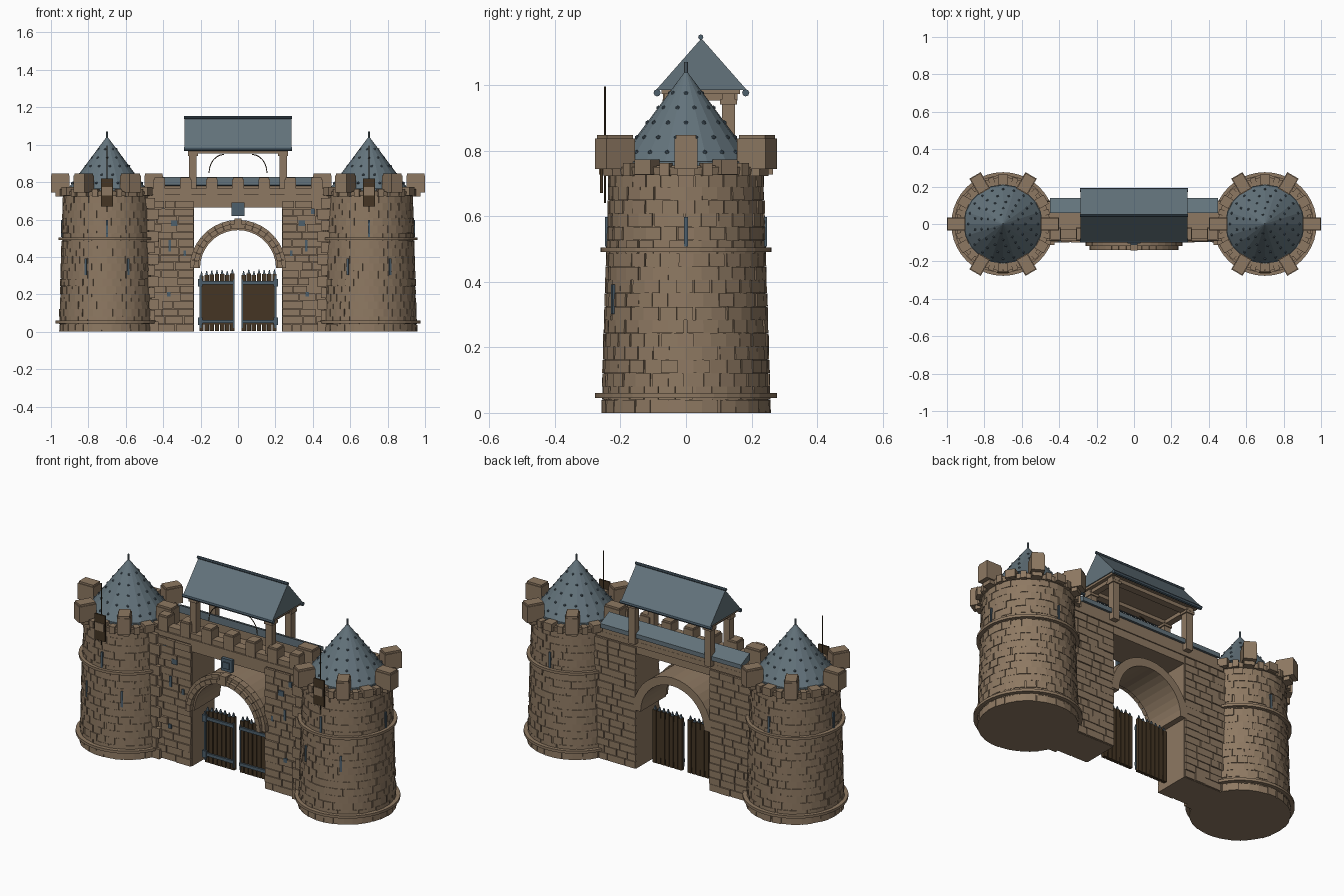
import bpy, bmesh, math, random
from math import sin, cos, pi, radians
from mathutils import Matrix, Vector

if "Cube" in bpy.data.objects:
    bpy.data.objects.remove(bpy.data.objects["Cube"])

random.seed(4)


def material(name, rgb):
    m = bpy.data.materials.new(name)
    m.diffuse_color = (*rgb, 1)
    m.use_nodes = True
    m.node_tree.nodes["Principled BSDF"].inputs["Base Color"].default_value = m.diffuse_color
    return m


STONE = material("warm_stone", (0.27, 0.19, 0.122))
SLATE = material("blue_slate", (0.125, 0.172, 0.2))
IRON = material("blue_iron", (0.075, 0.115, 0.15))
WOOD = material("dark_wood", (0.058, 0.036, 0.017))


class Part:
    """Collects simple solids into one flat-shaded object."""

    def __init__(self, name, mat):
        self.name, self.mat, self.bm = name, mat, bmesh.new()

    def box(self, c, size, rot=None):
        m = Matrix.Translation(c) @ (rot or Matrix()) @ Matrix.Diagonal((*size, 1))
        bmesh.ops.create_cube(self.bm, size=1, matrix=m)

    def span(self, x0, x1, y0, y1, z0, z1):
        self.box(((x0+x1)/2, (y0+y1)/2, (z0+z1)/2), (abs(x1-x0), y1-y0, z1-z0))

    def cone(self, c, r0, r1, z0, z1, n):
        bmesh.ops.create_cone(self.bm, cap_ends=True, segments=n, radius1=r0, radius2=r1,
                              depth=z1-z0, matrix=Matrix.Translation((c, 0, (z0+z1)/2)))

    def rod(self, a, b, r, n=8):
        a, b = Vector(a), Vector(b)
        m = Matrix.Translation((a+b)/2) @ (b-a).to_track_quat('Z', 'Y').to_matrix().to_4x4()
        bmesh.ops.create_cone(self.bm, cap_ends=True, segments=n, radius1=r, radius2=r,
                              depth=(b-a).length, matrix=m)

    def hexa(self, low, high):
        # closed prism between two matching loops
        a = [self.bm.verts.new(p) for p in low]
        b = [self.bm.verts.new(p) for p in high]
        self.bm.faces.new(a[::-1])
        self.bm.faces.new(b)
        for i in range(len(a)):
            j = (i+1) % len(a)
            self.bm.faces.new((a[i], a[j], b[j], b[i]))

    def done(self):
        bmesh.ops.recalc_face_normals(self.bm, faces=self.bm.faces)
        me = bpy.data.meshes.new(self.name)
        self.bm.to_mesh(me)
        self.bm.free()
        me.materials.append(self.mat)
        ob = bpy.data.objects.new(self.name, me)
        bpy.context.collection.objects.link(ob)


def tower_r(z):
    return 0.257 - 0.022*z/0.73


def tower(side, tag):
    cx = 0.7*side

    def polar(r, a, z):
        return (cx + r*cos(a), r*sin(a), z)

    # masonry shaft: core plus staggered courses of slightly uneven stones
    p = Part(tag + "_tower_shaft", STONE)
    p.cone(cx, tower_r(0)-0.004, tower_r(0.75)-0.004, 0, 0.755, 40)
    rows, n = 18, 30
    for k in range(rows):
        z0, z1 = 0.73*k/rows, 0.73*(k+1)/rows
        for i in range(n):
            a0 = 2*pi*(i + 0.5*(k % 2) + random.uniform(-.1, .1))/n
            a1 = a0 + 2*pi/n*0.95
            d = random.uniform(-0.002, 0.003)
            loops = [[polar(tower_r(z)-0.02, a0, z), polar(tower_r(z)+d, a0, z),
                      polar(tower_r(z)+d, a1, z), polar(tower_r(z)-0.02, a1, z)] for z in (z0, z1-0.001)]
            p.hexa(*loops)
    p.done()

    # string courses
    p = Part(tag + "_tower_rings", STONE)
    p.cone(cx, 0.277, 0.277, 0.045, 0.06, 40)
    p.cone(cx, 0.261, 0.261, 0.49, 0.505, 40)
    p.cone(cx, 0.245, 0.25, 0.725, 0.75, 40)
    p.done()

    # parapet: six tall merlons with low blocks between
    p = Part(tag + "_tower_merlons", STONE)
    for i in range(24):
        a = 2*pi*i/24
        rot = Matrix.Rotation(a, 4, 'Z')
        if i % 4 == 0:
            p.box(polar(0.25, a, 0.79), (0.1, 0.07, 0.092), rot)
            p.box(polar(0.25, a, 0.841), (0.092, 0.062, 0.012), rot)
            p.box(polar(0.245, a, 0.738), (0.06, 0.055, 0.03), rot)
        elif i % 2 == 0:
            p.box(polar(0.238, a, 0.75), (0.055, 0.055, 0.045), rot)
        else:
            p.box(polar(0.236, a, 0.742), (0.04, 0.03, 0.04), rot)
    p.done()

    # conical roof, rim and finial
    p = Part(tag + "_tower_roof", SLATE)
    p.cone(cx, 0.212, 0.212, 0.752, 0.766, 20)
    p.cone(cx, 0.208, 0.004, 0.766, 1.04, 20)
    p.rod((cx, 0, 1.02), (cx, 0, 1.07), 0.006)
    p.done()

    # roof studs
    p = Part(tag + "_tower_roof_studs", IRON)
    for k, (z, n) in enumerate([(0.795, 20), (0.84, 16), (0.885, 13), (0.93, 10), (0.975, 7)]):
        r = 0.208*(1.04-z)/0.274
        for i in range(n):
            a = 2*pi*(i+0.5*(k % 2))/n
            bmesh.ops.create_icosphere(p.bm, subdivisions=1, radius=0.0075,
                                       matrix=Matrix.Translation(polar(r, a, z)))
    p.done()

    # arrow slits
    p = Part(tag + "_tower_slits", IRON)
    for deg, z in [(0, .552), (90, .552), (180, .552), (270, .552), (-63, .347), (-117, .347)]:
        a = radians(deg)
        p.box(polar(tower_r(z)+0.001, a, z), (0.012, 0.011, 0.09), Matrix.Rotation(a, 4, 'Z'))
    p.done()

    # hanging board and pole on the front of the parapet
    p = Part(tag + "_hanging_board", WOOD)
    p.span(cx-0.033, cx+0.033, -0.262, -0.253, 0.67, 0.82)
    p.span(cx-0.02, cx+0.02, -0.262, -0.225, 0.745, 0.76)
    p.rod((cx, -0.247, 0.64), (cx, -0.247, 0.995), 0.0035, 6)
    p.done()


tower(-1, "left")
tower(1, "right")

# gatehouse piers and top slab
FRONT, BACK = -0.082, 0.115
p = Part("gatehouse_wall", STONE)
for s in (-1, 1):
    p.span(s*0.235, s*0.5, FRONT, BACK, 0, 0.72)
p.span(-0.24, 0.24, FRONT-0.004, BACK, 0.663, 0.706)
p.span(-0.49, 0.49, FRONT-0.008, BACK+0.006, 0.706, 0.735)
p.done()

# uneven facing stones on both faces of each pier
p = Part("facing_stones", STONE)
slits = Part("wall_slits_and_patches", IRON)
h = 0.7/17
for s in (-1, 1):
    for y, out in ((FRONT, -1), (BACK, 1)):
        for k in range(17):
            x = 0.235
            while x < 0.49:
                w = min(random.uniform(0.05, 0.12), 0.5-x)
                d = random.uniform(0.002, 0.012 if out < 0 else 0.007)
                p.box((s*(x+w/2), y+out*d/2, h*(k+0.5)), (w-0.004, d+0.01, h-0.003))
                x += w
    # corner stones against the tower
    for k in range(12):
        w = 0.06 if k % 2 else 0.08
        p.span(s*(0.505-w), s*0.505, FRONT-0.03, FRONT, 0.06*k, 0.06*k+0.056)
    for x, z, w, hh in [(.365, .46, .014, .06), (.34, .58, .035, .03), (.40, .645, .02, .03),
                        (.285, .42, .015, .03), (.37, .2, .02, .025)]:
        slits.box((s*x, FRONT-0.009, z), (w, 0.012, hh))
p.done()
slits.done()

# wall-top merlons
p = Part("wall_merlons", STONE)
for i in range(-3, 4):
    p.span(i*0.14-0.031, i*0.14+0.031, -0.087, -0.02, 0.73, 0.815)
    p.span(i*0.14-0.027, i*0.14+0.027, -0.083, -0.024, 0.815, 0.825)
p.span(-0.46, 0.46, -0.08, -0.03, 0.735, 0.765)
p.span(-0.45, 0.45, 0.07, 0.12, 0.735, 0.78)
p.done()


# arch: barrel of wedge stones with projecting hood and keystone
def arch(part, r0, r1, y0, y1, n, gap):
    for i in range(n):
        a0, a1 = pi*i/n + gap, pi*(i+1)/n - gap
        prof = [(r0, a0), (r1, a0), (r1, a1), (r0, a1)]
        part.hexa(*[[(r*cos(a), y, 0.34 + r*sin(a)) for r, a in prof] for y in (y0, y1)])


p = Part("gate_arch", STONE)
arch(p, 0.203, 0.25, -0.108, 0.125, 18, 0)
arch(p, 0.212, 0.238, -0.138, -0.1, 18, 0.004)
arch(p, 0.238, 0.258, -0.118, -0.08, 18, 0.002)
p.span(-0.02, 0.02, -0.142, -0.09, 0.55, 0.605)
p.done()

# hanging plaque over the arch
p = Part("arch_plaque", IRON)
p.span(-0.034, 0.034, -0.105, -0.085, 0.618, 0.69)
p.span(-0.02, 0.02, -0.111, -0.1, 0.635, 0.672)
p.done()

# gate leaves
planks, fittings = Part("gate_planks", WOOD), Part("gate_iron_fittings", IRON)
for s in (-1, 1):
    for i in range(7):
        x = s*(0.03 + i*0.0275)
        top = 0.305 + random.uniform(-0.006, 0.006)
        planks.span(x-0.0115, x+0.0115, -0.008, 0.012, 0.005, top)
        fittings.hexa([(x+a, b, top) for a, b in ((-.007, -.005), (.007, -.005), (.007, .009), (-.007, .009))],
                      [(x+a, b, top+.022) for a, b in ((-.002, 0), (.002, 0), (.002, .004), (-.002, .004))])
    planks.span(s*0.02, s*0.2, 0.0, 0.008, 0.04, 0.27)
    for z in (0.055, 0.262):
        fittings.span(s*0.018, s*0.208, -0.017, -0.006, z-0.009, z+0.009)
        fittings.span(s*0.19, s*0.215, -0.022, 0.0, z-0.02, z+0.02)
    fittings.span(s*0.196, s*0.206, -0.015, -0.004, 0.02, 0.3)
    fittings.span(s*0.018, s*0.026, -0.014, -0.004, 0.02, 0.28)
planks.done()
fittings.done()

# lean-to roof along the back of the wall walk
p = Part("rear_walk_roof", SLATE)
prof = [(0.06, 0.785), (0.14, 0.765), (0.14, 0.79), (0.06, 0.828)]
p.hexa([(-0.45, y, z) for y, z in prof], [(0.45, y, z) for y, z in prof])
p.done()

# canopy frame: posts, beams, curved braces
p = Part("canopy_frame", STONE)
for s in (-1, 1):
    for y in (-0.045, 0.13):
        p.span(s*0.222, s*0.262, y-0.02, y+0.02, 0.73, 0.96)
        p.span(s*0.215, s*0.268, y-0.026, y+0.026, 0.94, 0.955)
    p.span(s*0.225, s*0.26, -0.07, 0.157, 0.952, 0.982)
for y in (-0.045, 0.13):
    p.span(-0.268, 0.268, y-0.02, y+0.02, 0.952, 0.982)
p.span(-0.28, 0.28, -0.075, 0.165, 0.972, 0.986)
p.done()

p = Part("canopy_braces", WOOD)
for s in (-1, 1):
    pts = [(s*(0.075+0.08*cos(a)), -0.045, 0.848+0.1*sin(a)) for a in (pi/2*i/6 for i in range(7))]
    for a, b in zip(pts, pts[1:]):
        p.rod(a, b, 0.0025, 6)
p.done()

# gable roof with ridge and eave rods
p = Part("canopy_roof", SLATE)
prof = [(-0.092, 0.984), (0.186, 0.984), (0.047, 1.142)]
p.hexa([(-0.285, y, z) for y, z in prof], [(0.285, y, z) for y, z in prof])
p.done()
p = Part("canopy_roof_rods", IRON)
for y, z, r in ((0.045, 1.146, 0.008), (-0.088, 0.976, 0.011), (0.182, 0.976, 0.011)):
    p.rod((-0.29, y, z), (0.29, y, z), r)
p.done()
